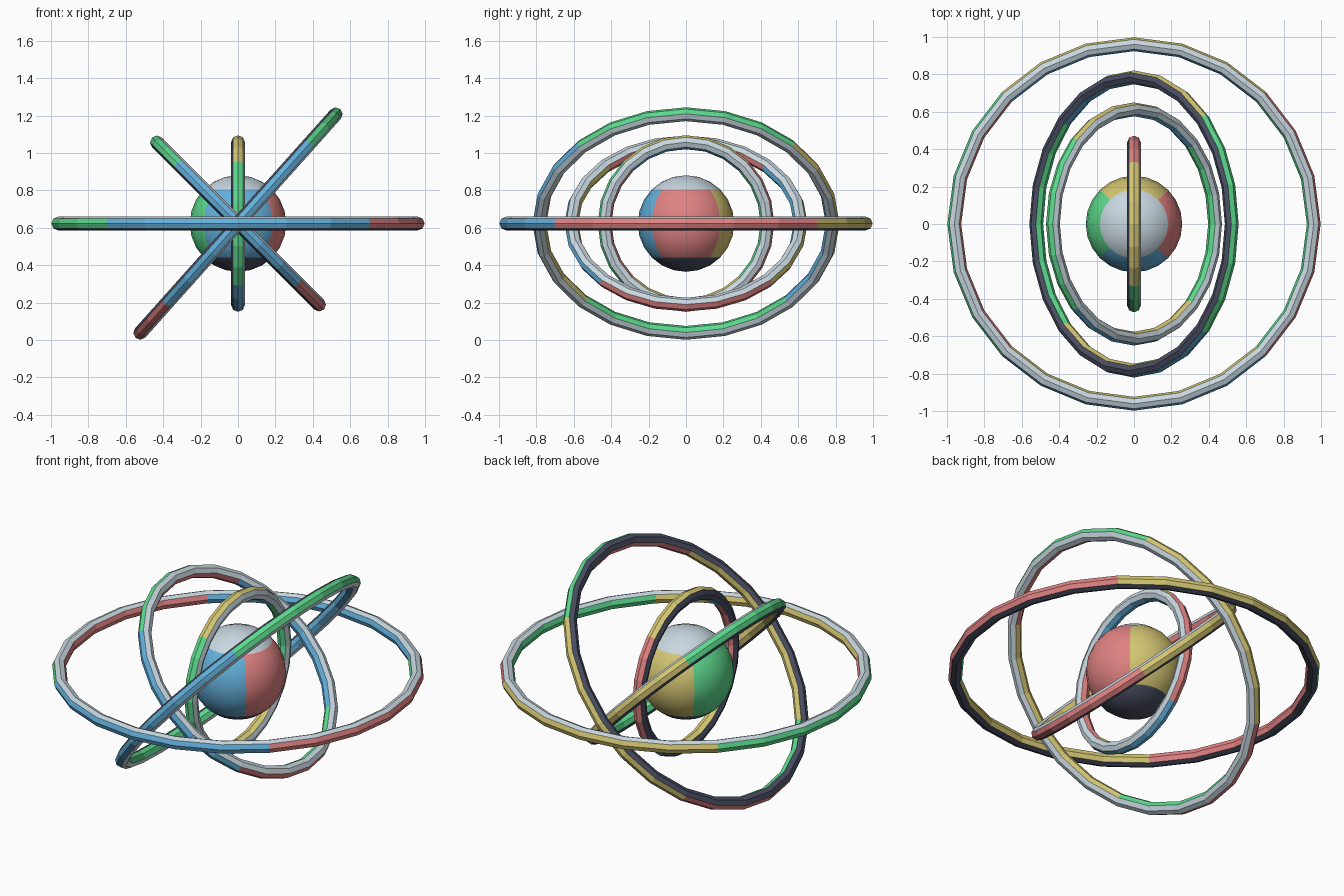
import bpy
from math import radians

CENTRE = (0, 0, 0.623)
TUBE = 0.037

cube = bpy.data.objects.get("Cube")
if cube:
    bpy.data.objects.remove(cube, do_unlink=True)


def linear(c):
    c /= 255
    return c / 12.92 if c <= 0.04045 else ((c + 0.055) / 1.055) ** 2.4


def make_material(name, rgb):
    mat = bpy.data.materials.new(name)
    colour = (*[linear(c) for c in rgb], 1)
    mat.diffuse_color = colour
    mat.use_nodes = True
    mat.node_tree.nodes["Principled BSDF"].inputs["Base Color"].default_value = colour
    return mat


# One colour per facing direction: +x, -x, +y, -y, +z, -z
materials = [
    make_material("soft_red", (224, 130, 130)),
    make_material("green", (92, 216, 140)),
    make_material("sand_yellow", (212, 198, 115)),
    make_material("sky_blue", (100, 176, 220)),
    make_material("pale_grey", (200, 215, 224)),
    make_material("dark_slate", (75, 80, 100)),
]


def colour_by_direction(obj):
    """Give each face the colour of the local axis it faces most."""
    for mat in materials:
        obj.data.materials.append(mat)
    for face in obj.data.polygons:
        n = face.normal
        axis = max(range(3), key=lambda i: abs(n[i]))
        face.material_index = axis * 2 + (n[axis] < 0)


def ring(name, radius, rotation):
    bpy.ops.mesh.primitive_torus_add(
        major_segments=24, minor_segments=8,
        major_radius=radius, minor_radius=TUBE, location=CENTRE,
        rotation=[radians(a) for a in rotation])
    obj = bpy.context.object
    obj.name = name
    bpy.ops.object.shade_flat()
    colour_by_direction(obj)


# Central ball
bpy.ops.mesh.primitive_uv_sphere_add(
    segments=24, ring_count=12, radius=0.258, location=CENTRE)
ball = bpy.context.object
ball.name = "core_ball"
colour_by_direction(ball)
bpy.ops.object.shade_smooth()

# Nested rings, from the widest to the narrowest
ring("level_outer_ring", 0.961, (0, 0, 0))
ring("steep_tilted_ring", 0.784, (0, 131.8, 0))
ring("tilted_ring", 0.613, (0, 45, 0))
ring("upright_inner_ring", 0.435, (90, 0, 90))
